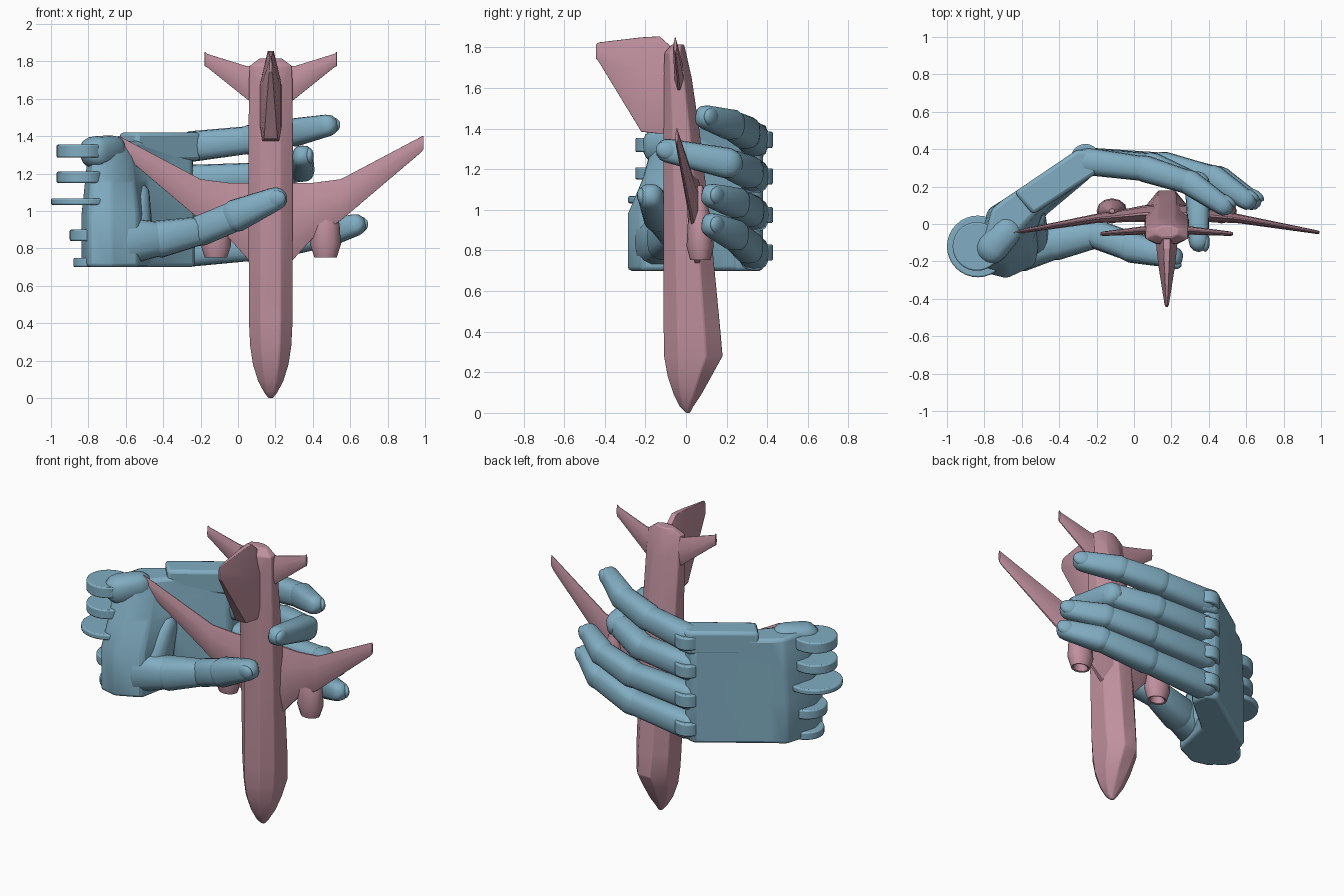
import bpy, bmesh, math
from mathutils import Vector as V

if "Cube" in bpy.data.objects:
    bpy.data.objects.remove(bpy.data.objects["Cube"])

def material(name, col):
    m = bpy.data.materials.new(name)
    m.diffuse_color = (*col, 1)
    m.use_nodes = True
    m.node_tree.nodes["Principled BSDF"].inputs["Base Color"].default_value = m.diffuse_color
    return m

PINK = material("pink", (0.52, 0.28, 0.34))
BLUE = material("blue", (0.22, 0.42, 0.54))
CX = 0.175  # aircraft centre line

def finish(bm, name, mat, bevel=0, angle=35):
    bmesh.ops.recalc_face_normals(bm, faces=bm.faces)
    me = bpy.data.meshes.new(name)
    bm.to_mesh(me)
    bm.free()
    ob = bpy.data.objects.new(name, me)
    bpy.context.collection.objects.link(ob)
    me.materials.append(mat)
    if bevel:
        b = ob.modifiers.new("bevel", 'BEVEL')
        b.width, b.segments, b.limit_method = bevel, 2, 'ANGLE'
    bpy.context.view_layer.objects.active = ob
    ob.select_set(True)
    bpy.ops.object.shade_smooth_by_angle(angle=math.radians(angle))
    ob.select_set(False)
    return ob

def skin(bm, rings):
    vs = [[bm.verts.new(p) for p in r] for r in rings]
    n = len(vs[0])
    for a, b in zip(vs, vs[1:]):
        for i in range(n):
            bm.faces.new((a[i], a[(i + 1) % n], b[(i + 1) % n], b[i]))
    bm.faces.new(vs[0])
    bm.faces.new(vs[-1])

def loft(name, rings, mat, bevel=0, angle=35):
    bm = bmesh.new()
    skin(bm, rings)
    return finish(bm, name, mat, bevel, angle)

def phalanx(bm, p, q, r0, r1, flat=1.0, up=V((0, 0, 1)), n=16):
    """Rounded, slightly boxy limb segment; flat scales its depth."""
    p, q = V(p), V(q)
    t = (q - p).normalized()
    s = up.cross(t).normalized()
    u = t.cross(s)
    rings = []
    ends = [(p, r0, a) for a in (-80, -55, -28, 0)] + [(q, r1, a) for a in (0, 28, 55, 80)]
    for c, r, a in ends:
        a = math.radians(a)
        k, c = r * math.cos(a), c + t * r * math.sin(a)
        ring = []
        for i in range(n):
            th = 2 * math.pi * i / n
            x, y = [math.copysign(abs(f) ** 0.75, f) for f in (math.cos(th), math.sin(th))]
            ring.append(c + s * x * k * flat + u * y * k)
        rings.append(ring)
    skin(bm, rings)

def disc(name, x, y, z, r, h, mat):
    bm = bmesh.new()
    bmesh.ops.create_cone(bm, cap_ends=True, segments=32, radius1=r, radius2=r, depth=h)
    bmesh.ops.translate(bm, verts=bm.verts, vec=(x, y, z))
    return finish(bm, name, mat, 0.008)

# ---------------- aircraft, nose down ----------------
rings = []
for z, w, f, b in [(0.0, .012, 0, .02), (.03, .035, -.03, .035), (.09, .067, -.06, .075),
                   (.18, .095, -.09, .125), (.28, .11, -.108, .18), (.42, .117, -.11, .168),
                   (1.0, .118, -.11, .112), (1.4, .118, -.11, .065), (1.65, .117, -.11, .028),
                   (1.775, .113, -.105, 0), (1.815, .06, -.07, -.01)]:
    prof = [(-.45, 0), (.45, 0), (1, .25), (1, .72), (.4, 1), (-.4, 1), (-1, .72), (-1, .25)]
    rings.append([V((CX + w * x, f + (b - f) * t, z)) for x, t in prof])
loft("fuselage", rings, PINK, 0.006, 40)

def wing(name, stations, side):
    rings = []
    for dx, z0, z1, y, t in stations:
        d = z1 - z0
        rings.append([V((CX + side * dx, y + v * t, z0 + d * k)) for k, v in
                      ((0, .25), (.3, 1), (.7, .8), (1, .15), (1, -.15), (.7, -.8), (.3, -1), (0, -.25))])
    loft(name, rings, PINK, 0.004)

WING = [(.05, .70, 1.15, .055, .05), (.12, .74, 1.15, .055, .045), (.22, .85, 1.15, .045, .035),
        (.375, .95, 1.17, .03, .025), (.80, 1.31, 1.395, -.043, .01), (.817, 1.33, 1.403, -.045, .007)]
TAIL = [(.08, 1.56, 1.775, -.035, .025), (.13, 1.60, 1.775, -.035, .022),
        (.34, 1.768, 1.84, -.052, .012), (.353, 1.775, 1.852, -.053, .008)]
for side, tag in ((-1, "left"), (1, "right")):
    wing(tag + "_wing", WING, side)
    wing(tag + "_tailplane", TAIL, side)
    # engine pods under the wings
    rings = [[V((CX + side * .293 + r * math.cos(a * math.pi / 6), .07 + r * .82 * math.sin(a * math.pi / 6), z))
              for a in range(12)]
             for z, r in ((.80, .035), (.755, .048), (.752, .06), (.82, .082), (.93, .075), (1.12, .015))]
    loft(tag + "_engine", rings, PINK, 0, 40)

# vertical fin, thick at root and thin at tip
rings = []
for y, z0, z1, t in [(-.08, 1.38, 1.81, .058), (-.13, 1.375, 1.855, .055), (-.22, 1.385, 1.85, .045),
                     (-.43, 1.73, 1.825, .012), (-.443, 1.745, 1.815, .006)]:
    d = z1 - z0
    rings.append([V((CX + x * t, y, z0 + d * k)) for k, x in
                  ((0, -.8), (.15, -1), (.65, -1), (1, -.3), (1, .3), (.65, 1), (.15, 1), (0, .8))])
loft("tail_fin", rings, PINK, 0.006)

# ---------------- hand ----------------
# palm cross-sections: the heel recedes toward the index side
low = [(-.78, .08), (-.70, .13), (-.32, .385), (-.24, .36), (-.23, .25), (-.48, .04),
       (-.53, -.22), (-.68, -.29), (-.80, -.26), (-.84, -.12)]
high = [(-.76, .08), (-.70, .13), (-.32, .385), (-.24, .36), (-.25, .25), (-.50, .08),
        (-.58, .0), (-.68, -.12), (-.76, -.16), (-.80, -.08)]
rings = []
for z, k in ((.70, 0), (.98, 0), (1.15, .45), (1.375, 1)):
    rings.append([V(a).lerp(V(b), k).to_3d() + V((0, 0, z)) for a, b in zip(low, high)])
loft("palm", rings, BLUE, 0.02, 45)

# raised block running along the index side of the palm
loft("index_palm_block", [[V((x, y, z)) for x, y in
     ((-.64, .17), (-.30, .40), (-.20, .385), (-.20, .27), (-.54, .05))] for z in (1.27, 1.42)], BLUE, 0.02)

# wrist hinge lugs and the large central disc
for i, (z, r, h, x) in enumerate([(1.32, .13, .07, -.84), (1.18, .13, .06, -.84), (1.05, .165, .035, -.835),
                                  (.87, .12, .06, -.78), (.725, .11, .05, -.77)]):
    disc(f"wrist_lug_{i + 1}", x, -.12, z, r, h, BLUE)
bm = bmesh.new()
phalanx(bm, (-.76, -.13, 1.315), (-.68, -.04, 1.325), .085, .08)
finish(bm, "wrist_knob", BLUE, 0, 50)

def digit(name, pts, radii, nail_dir, flat=.9):
    bm = bmesh.new()
    for i in range(len(pts) - 1):
        phalanx(bm, pts[i], pts[i + 1], radii[i], radii[i + 1] * .92, flat)
    finish(bm, name, BLUE, 0, 50)
    # nail plate set on the last segment
    a, b = V(pts[-2]), V(pts[-1])
    t = (b - a).normalized()
    nd = V(nail_dir)
    nd = (nd - t * nd.dot(t)).normalized()
    s = t.cross(nd)
    bm = bmesh.new()
    r = radii[-1]
    bmesh.ops.create_uvsphere(bm, u_segments=16, v_segments=8, radius=1)
    for v in bm.verts:
        c = v.co.copy()
        v.co = b + nd * r * (.55 + c.z * .38) + s * c.x * r * .7 + t * r * (.1 + c.y * .85)
    finish(bm, name + "_nail", BLUE, 0, 50)

R = (.082, .08, .076, .064)
digit("index_finger", [(-.25, .335, 1.345), (.06, .295, 1.38), (.30, .22, 1.42), (.475, .10, 1.457)], R, (1, 1, 0))
digit("middle_finger", [(-.25, .335, 1.165), (.10, .31, 1.185), (.34, .205, 1.23), (.345, -.09, 1.292)], R, (1, 0, 0))
digit("ring_finger", [(-.25, .335, .975), (.16, .315, .995), (.43, .245, 1.035), (.60, .13, 1.07)], R, (1, 1, 0))
digit("little_finger", [(-.25, .335, .785), (.16, .31, .815), (.46, .24, .875), (.625, .13, .925)], R, (1, 1, 0))

# knuckle hinges at the finger roots
for z, tag in ((1.345, "index"), (1.165, "middle"), (.975, "ring"), (.79, "little")):
    disc(tag + "_knuckle", -.26, .35, z, .078, .08, BLUE)

digit("thumb", [(-.60, -.13, .84), (-.42, -.10, .85), (-.20, -.055, .895), (-.01, -.125, .975), (.20, -.175, 1.065)],
      (.13, .10, .083, .088, .068), (.2, -1, 0), .95)

# fleshy pad between thumb and palm
bm = bmesh.new()
phalanx(bm, (-.58, -.08, .86), (-.54, .03, 1.08), .13, .07, 1, V((1, 0, 0)))
finish(bm, "thumb_pad", BLUE, 0, 60)
